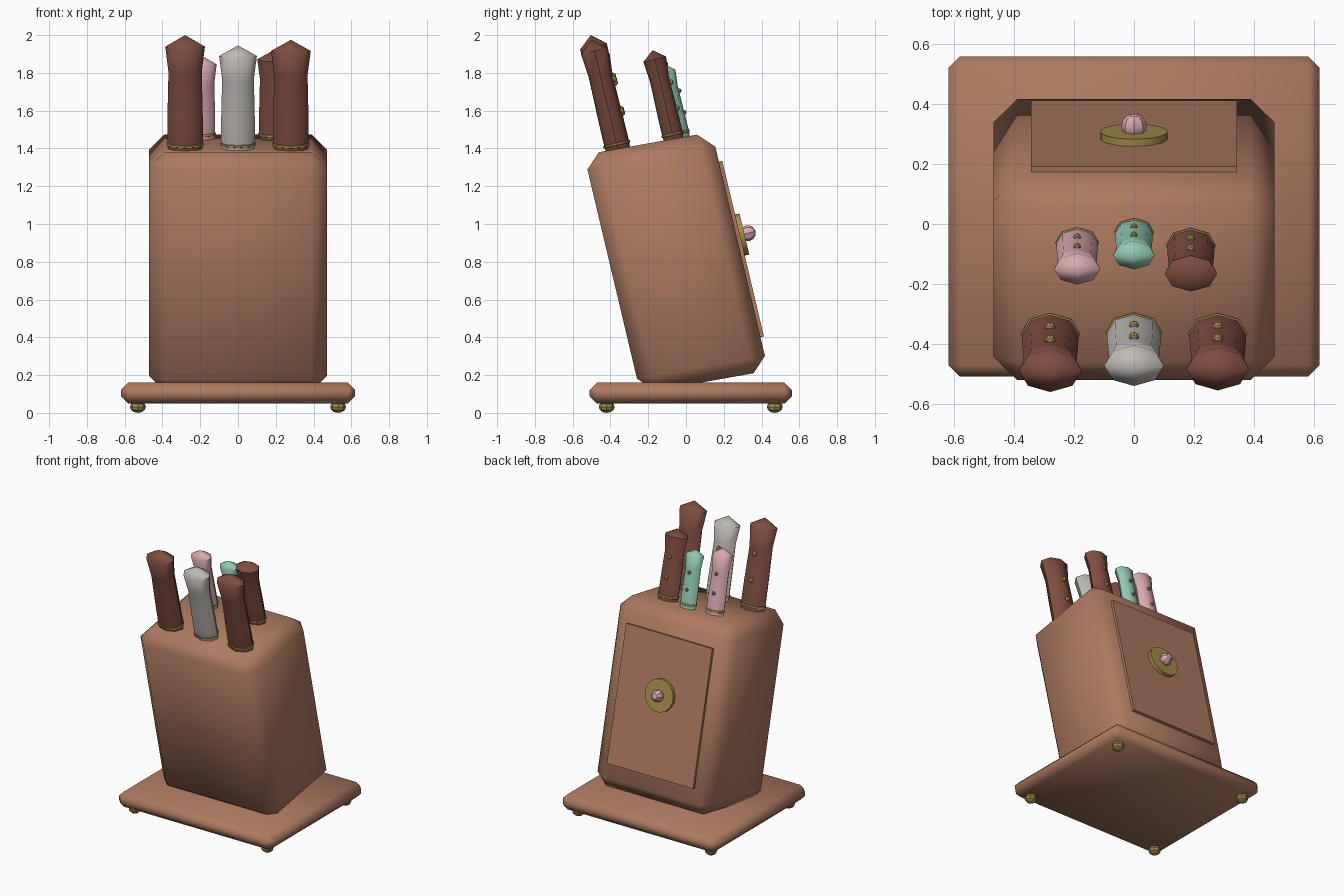
import bpy, bmesh, math
from mathutils import Matrix, Vector

if "Cube" in bpy.data.objects:
    bpy.data.objects.remove(bpy.data.objects["Cube"])

TILT = math.atan(0.2368)
ROT = Matrix.Rotation(TILT, 4, 'X')          # leaning frame: local z runs up the block


def mat(name, r, g, b):
    m = bpy.data.materials.new(name)
    m.diffuse_color = (r, g, b, 1)
    m.use_nodes = True
    m.node_tree.nodes["Principled BSDF"].inputs["Base Color"].default_value = m.diffuse_color
    return m


WOOD = mat("warm wood", .42, .195, .119)
BROWN = mat("dark brown", .214, .075, .052)
PINK = mat("soft pink", .70, .40, .44)
MINT = mat("mint", .296, .588, .448)
GREY = mat("warm grey", .52, .49, .465)
GOLD = mat("old gold", .38, .275, .075)


def finish(bm, name, material, matrix=Matrix(), angle=180):
    bmesh.ops.transform(bm, matrix=matrix, verts=bm.verts)
    bmesh.ops.recalc_face_normals(bm, faces=bm.faces)
    me = bpy.data.meshes.new(name)
    bm.to_mesh(me)
    bm.free()
    me.materials.append(material)
    ob = bpy.data.objects.new(name, me)
    bpy.context.collection.objects.link(ob)
    bpy.ops.object.select_all(action='DESELECT')
    bpy.context.view_layer.objects.active = ob
    ob.select_set(True)
    if angle >= 180:
        bpy.ops.object.shade_smooth()
    elif angle > 0:
        bpy.ops.object.shade_smooth_by_angle(angle=math.radians(angle))
    return ob


def box(name, size, material, matrix, bevel=0, angle=180):
    bm = bmesh.new()
    bmesh.ops.create_cube(bm, size=1)
    bmesh.ops.scale(bm, vec=size, verts=bm.verts)
    if bevel:
        bmesh.ops.bevel(bm, geom=bm.edges[:], offset=bevel, segments=1,
                        affect='EDGES', profile=.5)
    return finish(bm, name, material, matrix, angle)


def lathe(name, profile, sides, material, matrix, depth=1, angle=55):
    """Stack of rings (z, radius) with an elliptical section; radius 0 gives a point."""
    bm = bmesh.new()
    rings = []
    for z, r in profile:
        if r == 0:
            rings.append([bm.verts.new((0, 0, z))] * sides)
        else:
            rings.append([bm.verts.new((r * math.cos(a), depth * r * math.sin(a), z))
                          for a in (2 * math.pi * i / sides for i in range(sides))])
    for lo, hi in zip(rings, rings[1:]):
        for i in range(sides):
            j = (i + 1) % sides
            vs = list(dict.fromkeys((lo[i], lo[j], hi[j], hi[i])))
            bm.faces.new(vs)
    for ring, (z, r) in ((rings[0], profile[0]), (rings[-1], profile[-1])):
        if r:
            bm.faces.new(ring)
    return finish(bm, name, material, matrix, angle)


def ball(name, radius, material, matrix, seg=8, rings=6, squash=1):
    bm = bmesh.new()
    bmesh.ops.create_uvsphere(bm, u_segments=seg, v_segments=rings, radius=radius)
    bmesh.ops.scale(bm, vec=(1, 1, squash), verts=bm.verts)
    return finish(bm, name, material, matrix, 30)


# base board and feet
box("base_board", (1.24, 1.07, .11), WOOD, Matrix.Translation((0, .025, .105)), .038)
for x in (-.53, .53):
    for y in (-.42, .47):
        ball("foot", .042, GOLD, Matrix.Translation((x, y, .032)), squash=.76)

# leaning block, very slightly sheared
D, U = Vector((0, .677, .121)).normalized(), Vector((0, -.2994, 1.2634)).normalized()
lean = Matrix(((1, 0, 0, 0), (0, D.y, U.y, -.052), (0, D.z, U.z, .795), (0, 0, 0, 1)))
box("knife_block", (.94, .688, 1.298), WOOD, lean, .08)

# back panel, gold rosette and knob
box("back_panel", (.69, .04, .955), WOOD,
    Matrix.Translation((0, .283, .865)) @ ROT, 0, 30)
out = Matrix.Translation((0, .278, .94)) @ ROT @ Matrix.Rotation(-math.pi / 2, 4, 'X')
lathe("rosette", [(0, .112), (.032, .112)], 24, GOLD, out, angle=40)
ball("knob", .043, PINK, out @ Matrix.Translation((0, 0, .05)))


# knives: x, base y, tip height, half width, colour
knives = [
    (-.28, -.36, 2.0, .105, BROWN), (0, -.355, 1.945, .1, GREY), (.28, -.36, 1.975, .105, BROWN),
    (-.19, -.055, 1.89, .077, PINK), (0, -.02, 1.845, .07, MINT), (.19, -.064, 1.92, .088, BROWN)]
SHAPE = [(0, .86), (.06, .9), (.3, .89), (.68, .84), (.9, 1), (1, 0)]
for x, y, top, w, material in knives:
    z = 1.455 + .179 * y
    length = (top - z) / math.cos(TILT)
    at = Matrix.Translation((x, y, z)) @ ROT
    # handle, sunk a little into the block
    lathe("knife_handle", [(-.03, .86 * w)] + [(t * length, r * w) for t, r in SHAPE],
          8, material, at, .7)
    # gold collar ring
    lathe("collar", [(.026, .9 * w), (.028, .95 * w), (.038, .95 * w), (.04, .9 * w)],
          8, GOLD, at, .72)
    # rivets on the back
    for t in (.33, .62):
        ball("rivet", .17 * w, GOLD, at @ Matrix.Translation((0, .87 * .7 * w, t * length)), 8, 6)
